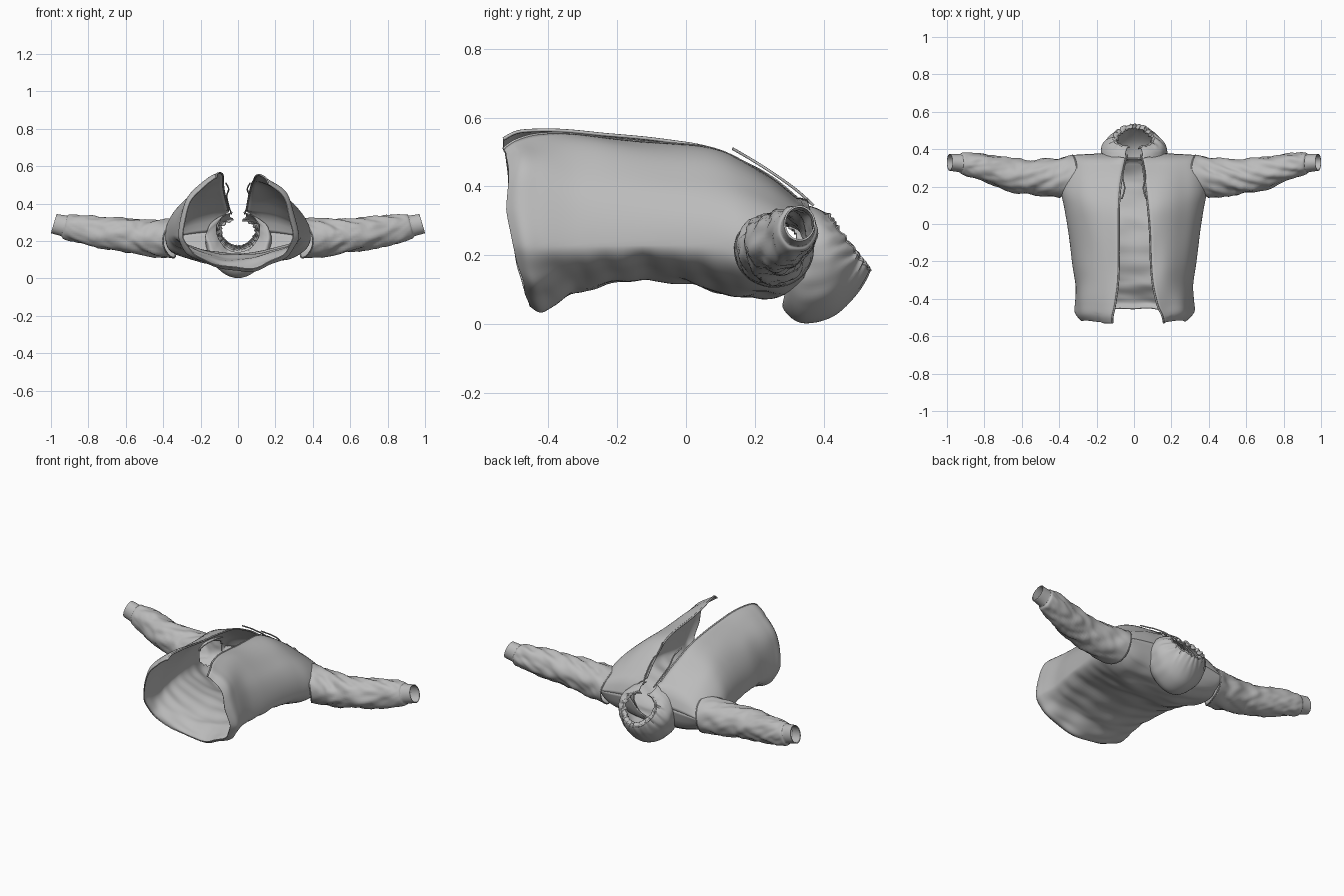
import bpy, bmesh, math
from mathutils import Vector, noise

cube = bpy.data.objects.get("Cube")
if cube:
    bpy.data.objects.remove(cube)

grey = bpy.data.materials.new("grey_fabric")
grey.use_nodes = True
grey.diffuse_color = (0.5, 0.5, 0.5, 1)
bsdf = grey.node_tree.nodes["Principled BSDF"]
bsdf.inputs["Base Color"].default_value = (0.5, 0.5, 0.5, 1)
bsdf.inputs["Roughness"].default_value = 0.8


def sample(rows, steps):
    """Smoothly interpolate the rows of a section table."""
    out = []
    last = len(rows) - 1
    for k in range(last * steps + 1):
        i = min(k // steps, last - 1)
        t = k / steps - i
        quad = [rows[max(0, min(last, i + d))] for d in (-1, 0, 1, 2)]
        out.append([b + t / 2 * (c - a + t * (2*a - 5*b + 4*c - d + t * (3*(b - c) + d - a)))
                    for a, b, c, d in zip(*quad)])
    return out


def loft(name, rings, closed=False, drop=None):
    """Skin a list of rings into one smooth cloth part."""
    bm = bmesh.new()
    grid = [[bm.verts.new(p) for p in ring] for ring in rings]
    n = len(grid[0])
    for r0, r1 in zip(grid, grid[1:]):
        for j in range(n if closed else n - 1):
            k = (j + 1) % n
            bm.faces.new((r0[j], r0[k], r1[k], r1[j]))
    if drop:
        gone = [f for f in bm.faces if drop(f.calc_center_median())]
        bmesh.ops.delete(bm, geom=gone, context='FACES')
    bmesh.ops.recalc_face_normals(bm, faces=bm.faces)
    mesh = bpy.data.meshes.new(name)
    bm.to_mesh(mesh)
    bm.free()
    mesh.materials.append(grey)
    obj = bpy.data.objects.new(name, mesh)
    bpy.context.collection.objects.link(obj)
    solid = obj.modifiers.new("cloth_thickness", 'SOLIDIFY')
    solid.thickness = .005
    solid.offset = 0
    bpy.ops.object.select_all(action='DESELECT')
    obj.select_set(True)
    bpy.context.view_layer.objects.active = obj
    bpy.ops.object.shade_smooth_by_angle(angle=math.radians(50))


def cord(name, points, radius, cyclic=False):
    """Thin round cord along a path."""
    curve = bpy.data.curves.new(name, 'CURVE')
    curve.dimensions = '3D'
    curve.bevel_depth = radius
    curve.bevel_resolution = 2
    curve.use_fill_caps = True
    spline = curve.splines.new('POLY')
    spline.points.add(len(points) - 1)
    for sp, p in zip(spline.points, points):
        sp.co = (*p, 1)
    spline.use_cyclic_u = cyclic
    curve.materials.append(grey)
    obj = bpy.data.objects.new(name, curve)
    bpy.context.collection.objects.link(obj)


# Torso: y, half width, top z, bottom z, right gap, left gap, lower roundness
torso_rows = [
    (-.53, .29, .575, .055, .12, .165, 1),
    (-.49, .32, .585, .045, .115, .155, 1),
    (-.43, .322, .58, .065, .10, .125, 1),
    (-.32, .315, .57, .10, .085, .10, 1.1),
    (-.20, .33, .555, .125, .08, .09, 1.15),
    (-.05, .35, .535, .13, .08, .085, 1.1),
    (.08, .37, .515, .095, .08, .075, .95),
    (.17, .385, .475, .075, .075, .065, .7),
    (.25, .375, .425, .08, .065, .055, .6),
    (.32, .35, .365, .105, .05, .045, .6),
]
SIDE_Z = .23


def torso_ring(row):
    y, w, top, bottom, gap_r, gap_l, power = row
    start = math.acos(gap_l / w)
    end = -math.pi - math.acos(gap_r / w)
    ring = []
    for j in range(97):
        a = start + (end - start) * j / 96
        s = math.sin(a)
        x = w * math.cos(a)
        fold = noise.noise(Vector((x * 7, y * 4, s * 2)))
        crease = noise.noise(Vector((x * 5 + y * 4, y * 13, 3)))
        near_hem = max(0, (-.28 - y) / .25)
        if s > 0:
            z = SIDE_Z + (top - SIDE_Z) * s * (1 + .05 * fold)
        else:
            z = SIDE_Z - (SIDE_Z - bottom) * (-s) ** power * (1 + .08 * fold)
            z += .014 * crease * min(1, -2 * s)
        # the back hem is shorter and hangs in folds
        y2 = y + near_hem * (.05 * max(0, .3 - s) + .012 * (fold + 1) * (s < .8))
        gather = 1 + (.07 * near_hem + .015) * fold
        ring.append((x * gather, y2, z))
    return ring


torso_rings = [torso_ring(r) for r in sample(torso_rows, 8)]

# Sloping shoulder seam closes the shell, leaving a round neck hole
last_ring = torso_rings[-1]
for blend in (.35, .7, .92, 1):
    ring = []
    for x, y, z in last_ring:
        neck = math.sqrt(max(0, .115 ** 2 - x * x))
        side = 1 if z > SIDE_Z else -1
        seam = Vector((x * .97, .378 - .25 * neck - .1 * x * x,
                       .255 - .25 * abs(x) ** 2 + side * neck))
        bulge = blend ** 2
        ring.append((x + (seam.x - x) * blend, y + (seam.y - y) * blend,
                     z + (seam.z - z) * bulge))
    torso_rings.append(ring)


def inside_armhole(c):
    return abs(c.x) > .26 and ((c.y - .25) / .085) ** 2 + ((c.z - .22) / .075) ** 2 < 1


loft("jacket_body", torso_rings, drop=inside_armhole)

# Zip edges along the front opening
for name, col in (("left_zip_edge", 0), ("right_zip_edge", -1)):
    cord(name, [ring[col] for ring in torso_rings[:-4]], .005)

# Sleeves: x, y, y radius, z, z radius, tilt, bow
sleeve_rows = [
    (.365, .255, .112, .215, .105, .035, .035),
    (.46, .25, .098, .217, .098, .03, .01),
    (.57, .252, .092, .228, .085, .0, .0),
    (.70, .272, .085, .243, .083, .0, .0),
    (.82, .304, .07, .262, .075, .0, .0),
    (.91, .322, .058, .275, .066, .0, .0),
    (.93, .325, .047, .281, .053, .0, .0),
    (.985, .33, .043, .293, .049, .0, .0),
]


def sleeve_ring(row, sign):
    cx, cy, ry, cz, rz, tilt, bow = row
    loose = max(0, min(1, (cx - .36) / .08, (.94 - cx) / .06))
    ring = []
    for j in range(48):
        a = math.tau * j / 48
        c, s = math.cos(a), math.sin(a)
        crease = noise.noise(Vector((cx * 13 + c * 2, c * 1.6 + cx * 5, s * 1.6 + sign)))
        ridge = noise.noise(Vector((cx * 30 - s * 3, c * 2.5, s * 2.5 + 5)))
        f = 1 + loose * (.14 * crease + .07 * ridge)
        x = cx - tilt * c - bow * s * s - .015 * s
        ring.append((sign * x, cy + ry * c * f, cz + rz * s * f))
    return ring


for side, sign in (("left", 1), ("right", -1)):
    rings = [sleeve_ring(r, sign) for r in sample(sleeve_rows, 8)]
    loft(side + "_sleeve", rings, closed=True)
    cord(side + "_armhole_seam", rings[0], .004, cyclic=True)
    cord(side + "_cuff_seam", rings[-9], .003, cyclic=True)

# Hood: front y, front z, back y, back z, half width
hood_rows = [
    (.34, .355, .355, .13, .115),
    (.345, .35, .305, .085, .145),
    (.35, .347, .283, .05, .165),
    (.37, .342, .335, .006, .172),
    (.385, .335, .425, .024, .168),
    (.40, .325, .495, .09, .145),
    (.41, .32, .53, .155, .108),
    (.405, .31, .51, .175, .09),
]


def hood_ring(row, v):
    fy, fz, by, bz, w = row
    ruffle = max(0, v - .6) * .014
    ring = []
    for j in range(97):
        a = .22 + (math.tau - .44) * j / 96
        c, s = math.cos(a), math.sin(a)
        fold = noise.noise(Vector((s * 3, c * 3, v * 4)))
        wave = ruffle * math.sin(17 * a + 5 * fold)
        # narrower towards the crown
        k = (1 + .07 * fold * abs(s)) * (1 + .18 * c)
        ring.append((w * s * k + wave * s,
                     (fy + by) / 2 + (fy - by) / 2 * c + wave,
                     (fz + bz) / 2 + (fz - bz) / 2 * c + wave * .6))
    return ring


hood_sections = sample(hood_rows, 6)
hood_rings = [hood_ring(r, i / (len(hood_sections) - 1)) for i, r in enumerate(hood_sections)]
loft("hood", hood_rings)
cord("hood_rim_seam", hood_rings[-7], .005)

# Drawstrings hanging from the hood opening over the chest
string_rows = [(.035, .37, .345), (.05, .32, .39), (.06, .25, .44),
               (.05, .19, .478), (.065, .135, .51)]
for side, sign in (("left", 1), ("right", -1)):
    path = [(sign * x, y, z) for x, y, z in sample(string_rows, 6)]
    cord(side + "_drawstring", path, .004)
